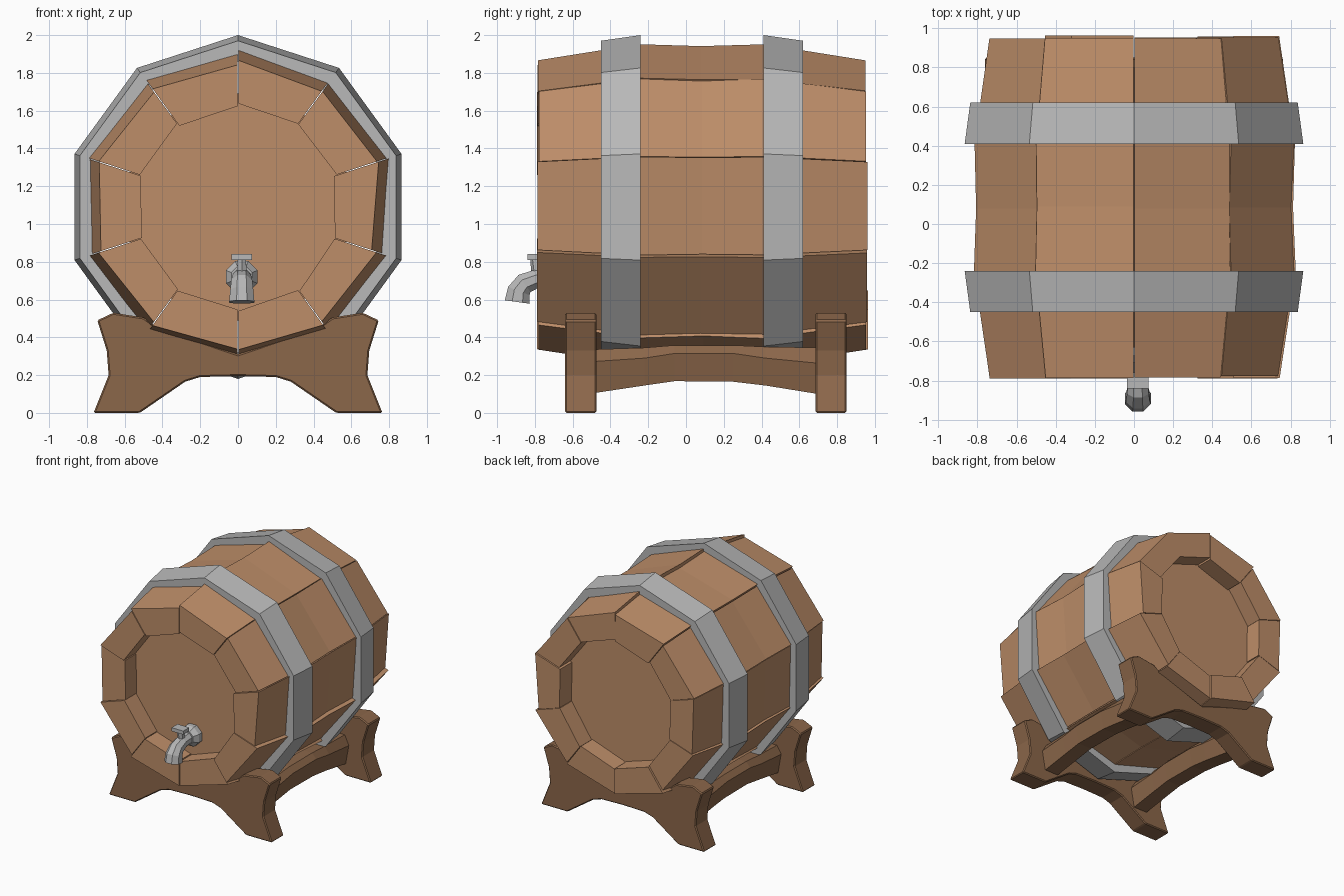
import bpy, bmesh, math, random
from mathutils import Vector

if "Cube" in bpy.data.objects:
    bpy.data.objects.remove(bpy.data.objects["Cube"])

random.seed(4)
CZ = 1.09          # barrel axis height
CY = 0.085         # barrel middle along y
N = 10             # staves


def material(name, rgb):
    m = bpy.data.materials.new(name)
    m.diffuse_color = (*rgb, 1)
    m.use_nodes = True
    m.node_tree.nodes["Principled BSDF"].inputs["Base Color"].default_value = m.diffuse_color
    return m


WOOD = material("barrel wood", (0.51, 0.268, 0.14))
DARK = material("dark stand wood", (0.26, 0.135, 0.068))
IRON = material("grey iron", (0.48, 0.48, 0.48))


def loft(name, rings, mat, cyclic=False, bevel=0):
    """Skin a list of equal-length point rings; cap the ends unless cyclic."""
    bm = bmesh.new()
    rows = [[bm.verts.new(p) for p in r] for r in rings]
    n = len(rows[0])
    for i in range(len(rows) - (0 if cyclic else 1)):
        a, b = rows[i], rows[(i + 1) % len(rows)]
        for j in range(n):
            k = (j + 1) % n
            bm.faces.new((a[j], a[k], b[k], b[j]))
    if not cyclic:
        bm.faces.new(rows[0])
        bm.faces.new(rows[-1])
    bmesh.ops.recalc_face_normals(bm, faces=bm.faces)
    me = bpy.data.meshes.new(name)
    bm.to_mesh(me)
    bm.free()
    me.materials.append(mat)
    ob = bpy.data.objects.new(name, me)
    bpy.context.collection.objects.link(ob)
    if bevel:
        mod = ob.modifiers.new("chamfer", 'BEVEL')
        mod.width, mod.segments = bevel, 1
    return ob


def polar(r, a, y):
    return (r * math.cos(a), y, CZ + r * math.sin(a))


def jit(s):
    return random.uniform(-s, s)


def corner(i):
    return math.pi / 2 + i * 2 * math.pi / N


# staves: thick wedges that bulge in the middle, each tilted a little
TILT = [0.010, 0.010, -0.006, -0.008, -0.010, 0.008, 0.010, 0.018, -0.010, 0.010]
for i, t in enumerate(TILT):
    a0, a1 = corner(i) + 0.003, corner(i + 1) - 0.003
    i0, i1 = 0.54 + jit(0.012), 0.54 + jit(0.012)
    rings = []
    for y, r in ((-0.87, 0.765), (-0.33, 0.848), (0, 0.838), (0.33, 0.848), (0.87, 0.765)):
        y += CY + jit(0.008)
        rings.append([polar(i0, a0, y), polar(r - t + jit(0.004), a0, y),
                      polar(r + t + jit(0.004), a1, y), polar(i1, a1, y)])
    loft(f"stave_{i + 1}", rings, WOOD)

# one solid recessed core shows as the head at both ends
loft("barrel_heads", [[polar(0.60, corner(i), y) for i in range(N)]
                      for y in (-0.63, 0.80)], WOOD)

# iron hoops, tapered towards the barrel ends
for label, s in (("front", -1), ("back", 1)):
    section = [(0.325, 0.80), (0.325, 0.91), (0.535, 0.88), (0.535, 0.77)]
    loft(f"{label}_hoop", [[polar(r, corner(i), CY + s * d) for d, r in section]
                           for i in range(N)], IRON, cyclic=True)

# trestles: half outline mirrored in x, with a cradle on top and an arch below
half = [(0.20, 0.19), (0.28, 0.165), (0.52, 0.0), (0.765, 0.0), (0.685, 0.20),
        (0.695, 0.33), (0.745, 0.49), (0.66, 0.53), (0.50, 0.505), (0.43, 0.455)]
outline = half + [(0, 0.31)] + [(-x, z) for x, z in reversed(half)] + [(0, 0.195)]
for label, y0, y1 in (("front", -0.64, -0.475), ("back", 0.685, 0.85)):
    loft(f"{label}_trestle", [[(x, y, z) for x, z in outline] for y in (y0, y1)],
         DARK, bevel=0.008)

# side rails: arched beams under the hoops, joining the trestles
for label, s in (("left", -1), ("right", 1)):
    rings = []
    for y, lo, mid, hi in ((-0.52, 0.10, 0.27, 0.335), (-0.22, 0.145, 0.29, 0.345),
                           (-0.06, 0.168, 0.315, 0.358), (0.25, 0.165, 0.315, 0.358),
                           (0.42, 0.145, 0.29, 0.35), (0.73, 0.095, 0.26, 0.345)):
        rings.append([(s * x, y, z) for x, z in
                      ((0.40, lo), (0.53, lo), (0.56, mid), (0.52, hi), (0.41, hi), (0.37, mid))])
    loft(f"{label}_rail", rings, DARK)

# tap: flange, curved spout and turn handle
TX = 0.02


def tube(name, path, sides=8):
    """Rings of given radius along a path in the yz plane."""
    pts = [Vector((TX, y, z)) for y, z, r in path]
    rings = []
    for i, p in enumerate(pts):
        d = (pts[min(i + 1, len(pts) - 1)] - pts[max(i - 1, 0)]).normalized()
        u, v = Vector((1, 0, 0)), d.cross(Vector((1, 0, 0)))
        r = path[i][2]
        rings.append([p + r * (u * math.cos(t) + v * math.sin(t)) for t in
                      ((k + 0.5) * 2 * math.pi / sides for k in range(sides))])
    return loft(name, rings, IRON)


tube("tap_flange", [(-0.62, 0.72, 0.09), (-0.67, 0.72, 0.09), (-0.71, 0.72, 0.06)])
tube("tap_spout", [(-0.65, 0.72, 0.05), (-0.79, 0.71, 0.053), (-0.855, 0.685, 0.06),
                   (-0.885, 0.645, 0.066), (-0.893, 0.587, 0.072)])
tube("tap_stem", [(-0.785, 0.72, 0.032), (-0.80, 0.815, 0.025)], 6)
loft("tap_handle", [[(TX + x, y, z) for y, z in ((-0.84, 0.81), (-0.76, 0.81),
                                                 (-0.76, 0.84), (-0.84, 0.84))]
                    for x in (-0.055, 0.055)], IRON)
